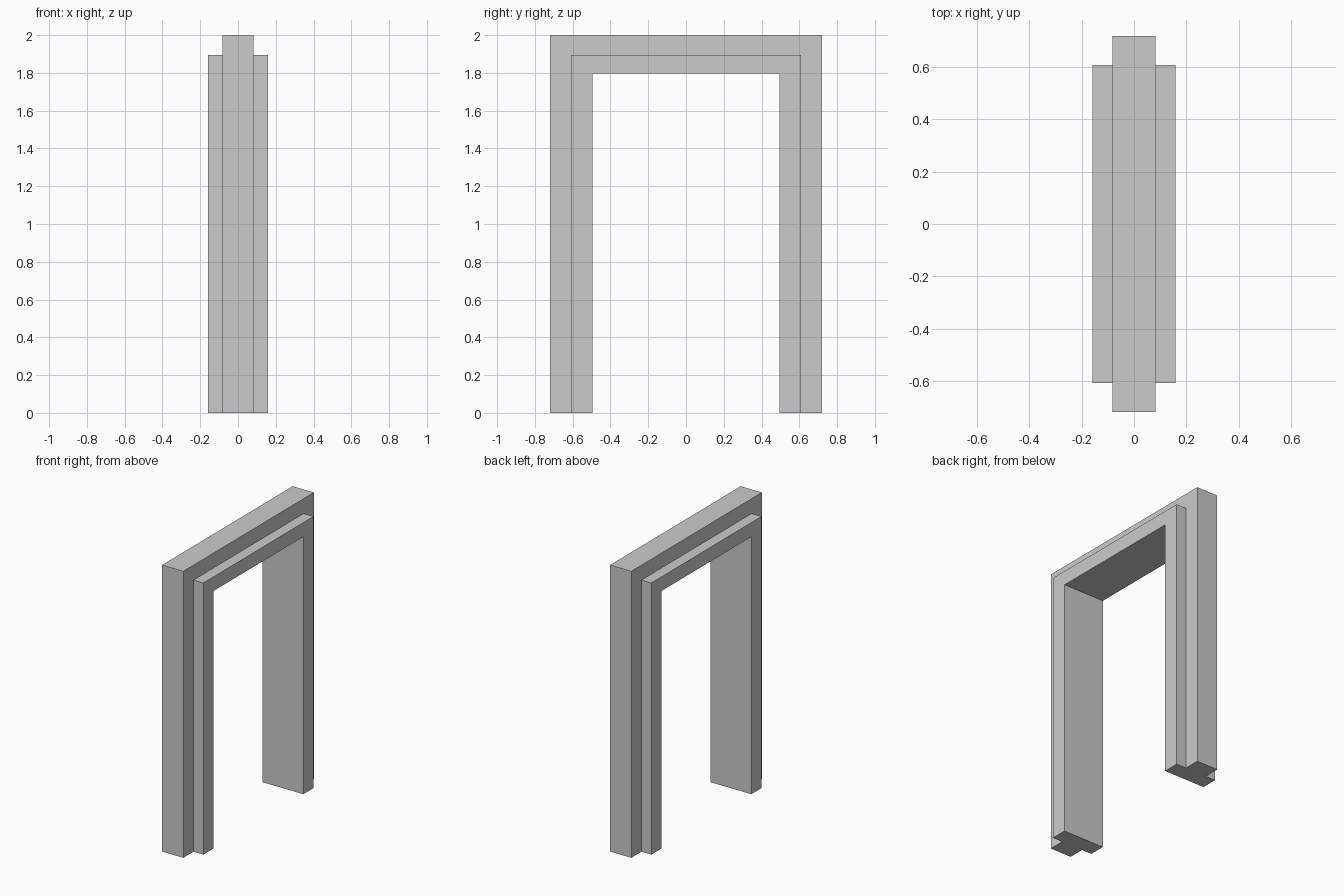
import bpy, bmesh

if "Cube" in bpy.data.objects:
    bpy.data.objects.remove(bpy.data.objects["Cube"])

# Nested arch outlines: (half width in y, height)
INNER, MIDDLE, OUTER = (0.495, 1.797), (0.608, 1.896), (0.72, 2.0)
WIDE, NARROW = 0.158, 0.082  # half depths in x

# Stepped cross-section of the frame: (x, outline it follows)
section = [(-WIDE, INNER), (WIDE, INNER), (WIDE, MIDDLE), (NARROW, MIDDLE),
           (NARROW, OUTER), (-NARROW, OUTER), (-NARROW, MIDDLE), (-WIDE, MIDDLE)]

# Sweep the section up one jamb, across the lintel and down the other
bm = bmesh.new()
rings = [[bm.verts.new((x, side * w, h * up)) for x, (w, h) in section]
         for side, up in ((-1, 0), (-1, 1), (1, 1), (1, 0))]
n = len(section)
for a, b in zip(rings, rings[1:]):
    for i in range(n):
        j = (i + 1) % n
        bm.faces.new((a[i], a[j], b[j], b[i]))

# Feet of both jambs
bm.faces.new(rings[0])
bm.faces.new(rings[-1])
bmesh.ops.recalc_face_normals(bm, faces=bm.faces)

mesh = bpy.data.meshes.new("door_frame")
bm.to_mesh(mesh)
bm.free()
bpy.context.collection.objects.link(bpy.data.objects.new("door_frame", mesh))
